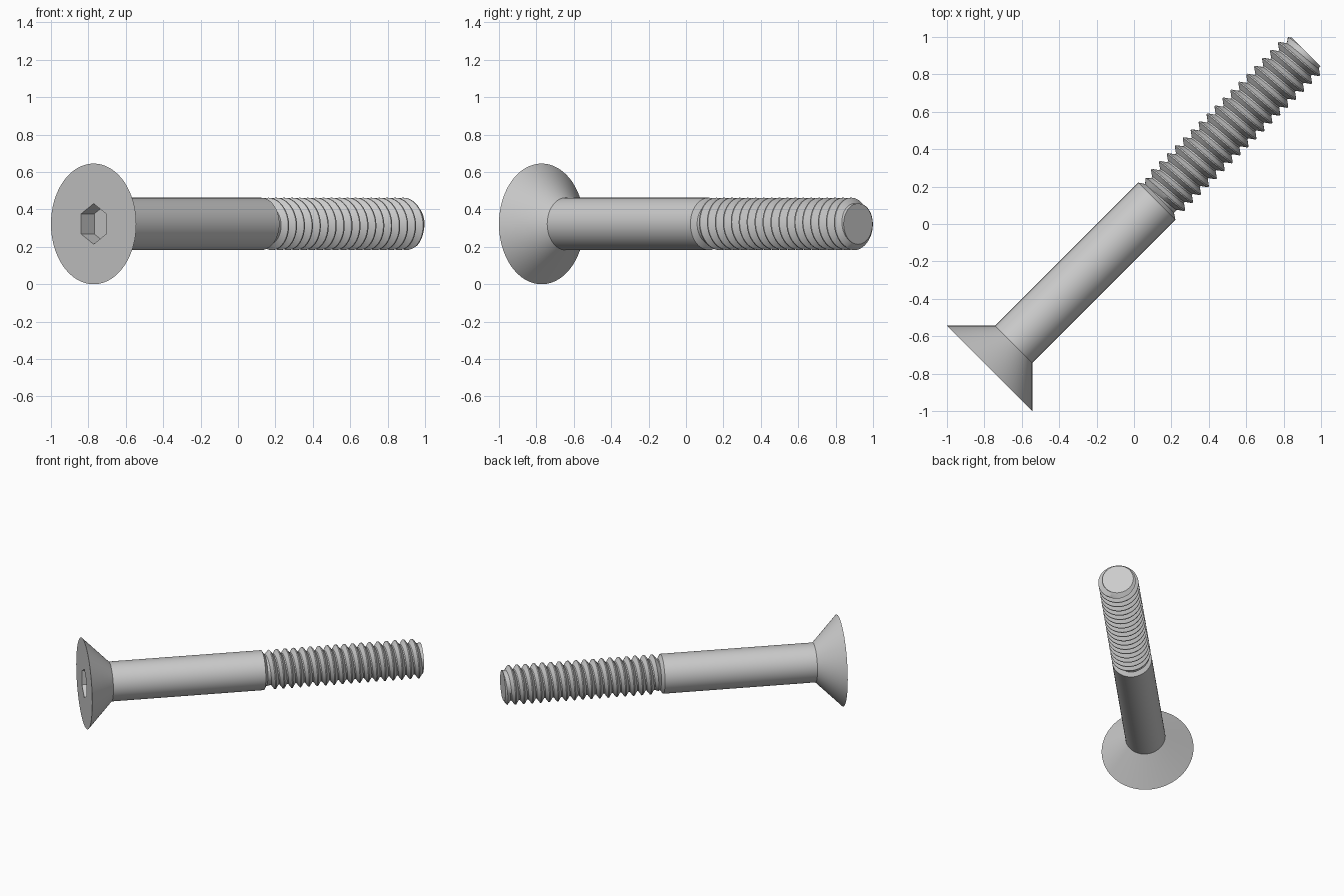
import bpy, bmesh
from math import sin, cos, pi, radians
from mathutils import Vector

if "Cube" in bpy.data.objects:
    bpy.data.objects.remove(bpy.data.objects["Cube"])

# Bolt axis runs diagonally across the ground plane
START = Vector((-0.772, -0.772, 0.3225))
AXIS = Vector((1, 1, 0)).normalized()
UP = Vector((0, 0, 1))
SIDE = AXIS.cross(UP)

HEAD_R, SHANK_R, ROOT_R = 0.3225, 0.14, 0.109
SHANK_END, TIP = 1.285, 2.393
PITCH = 0.06


def point(s, r, a):
    return START + AXIS * s + (UP * cos(a) + SIDE * sin(a)) * r


def finish(bm, name, angle):
    bmesh.ops.recalc_face_normals(bm, faces=bm.faces)
    mesh = bpy.data.meshes.new(name)
    bm.to_mesh(mesh)
    bm.free()
    obj = bpy.data.objects.new(name, mesh)
    bpy.context.collection.objects.link(obj)
    bpy.ops.object.select_all(action='DESELECT')
    obj.select_set(True)
    bpy.context.view_layer.objects.active = obj
    bpy.ops.object.shade_smooth_by_angle(angle=radians(angle))


def head_and_shank(n=96):
    # Rings from socket floor, out over the head, down the shank
    rings = [(0.10, 0.094, True), (0.0, 0.094, True),
             (0.0, HEAD_R, False), (0.1825, SHANK_R, False),
             (1.265, SHANK_R, False), (SHANK_END, ROOT_R, False)]
    bm = bmesh.new()
    loops = []
    for s, r, is_hex in rings:
        loop = []
        for i in range(n):
            a = 2 * pi * i / n
            rad = r / cos(a % (pi / 3) - pi / 6) if is_hex else r
            loop.append(bm.verts.new(point(s, rad, a)))
        loops.append(loop)
    for l0, l1 in zip(loops, loops[1:]):
        for i in range(n):
            j = (i + 1) % n
            bm.faces.new((l0[i], l0[j], l1[j], l1[i]))
    bm.faces.new(loops[0])
    bm.faces.new(loops[-1])
    finish(bm, "head_and_shank", 30)


def thread(n=64):
    # One tooth profile: fraction of pitch, radius
    tooth = [(0.0, ROOT_R), (0.14, ROOT_R), (0.51, SHANK_R), (0.63, SHANK_R)]
    steps = int(((TIP - SHANK_END) / PITCH + 2) * n)
    bm = bmesh.new()
    rows = []
    for k in range(steps + n):
        row = []
        for f, r in tooth:
            s = SHANK_END + PITCH * (k / n - 2 + f)
            s = min(max(s, SHANK_END), TIP)
            # Tooth height fades out at both ends
            limit = ROOT_R + min((s - SHANK_END) * 0.9, (TIP - s) * 1.2)
            row.append(bm.verts.new(point(s, min(r, limit), 2 * pi * k / n)))
        rows.append(row)
    for k in range(len(rows) - n - 1):
        a = rows[k] + [rows[k + n][0]]
        b = rows[k + 1] + [rows[k + n + 1][0]]
        for i in range(len(tooth)):
            bm.faces.new((a[i], b[i], b[i + 1], a[i + 1]))
    # Collapse the clamped ends into clean circles and cap them
    bmesh.ops.remove_doubles(bm, verts=bm.verts, dist=1e-5)
    loose = [v for v in bm.verts if not v.link_faces]
    bmesh.ops.delete(bm, geom=loose, context='VERTS')
    edges = [e for e in bm.edges if e.is_boundary]
    bmesh.ops.holes_fill(bm, edges=edges, sides=0)
    finish(bm, "threaded_end", 35)


head_and_shank()
thread()
